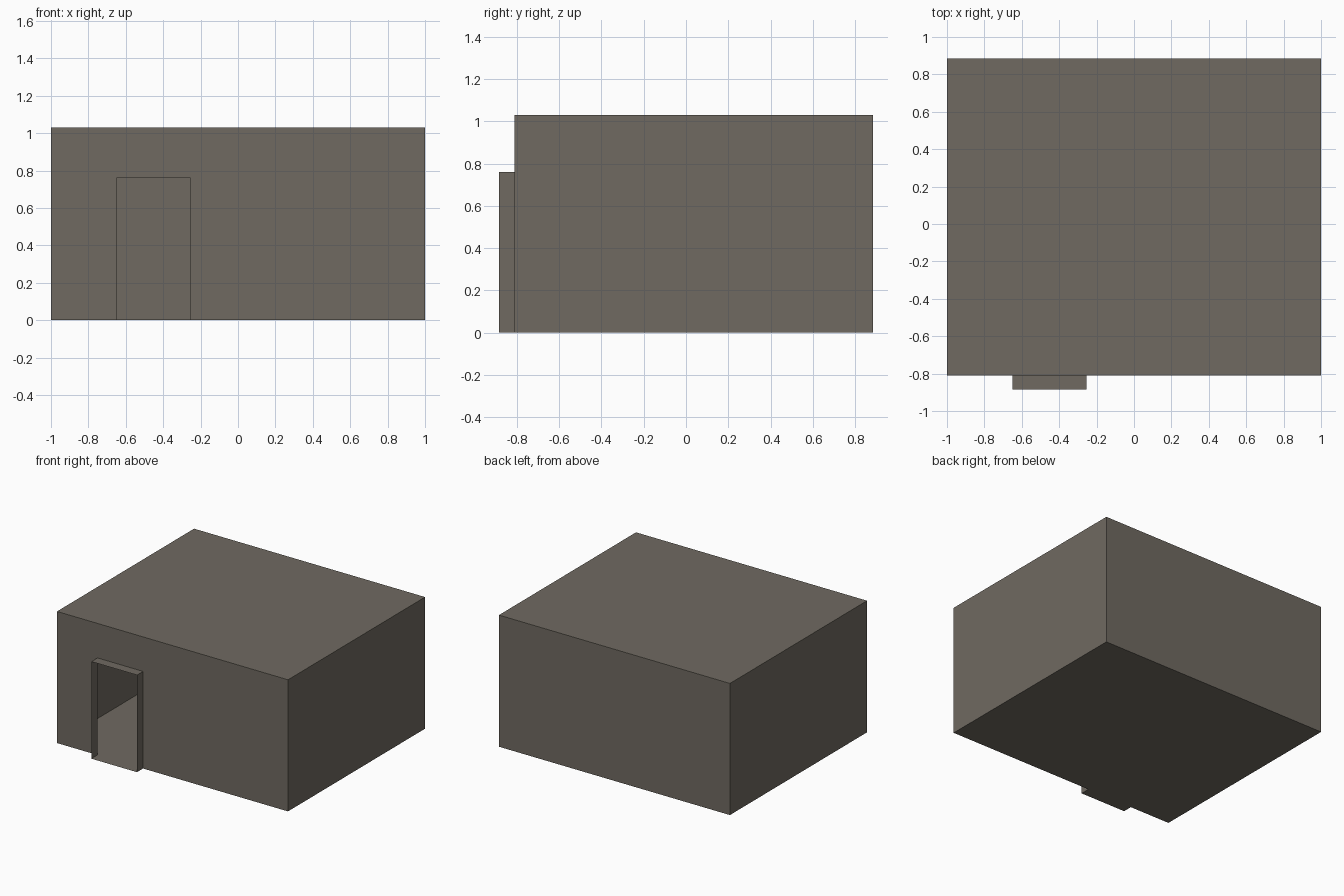
import bpy, bmesh, math
from mathutils import Vector

if "Cube" in bpy.data.objects:
    bpy.data.objects.remove(bpy.data.objects["Cube"])

# Overall sizes
X, FRONT, BACK, TOP = 1.0, -0.81, 0.885, 1.03
DOOR_L, DOOR_R, DOOR_TOP, PORCH = -0.65, -0.255, 0.76, 0.075

stone = bpy.data.materials.new("grey_brown_stone")
stone.diffuse_color = (0.162, 0.144, 0.120, 1)
stone.use_nodes = True
stone.node_tree.nodes["Principled BSDF"].inputs["Base Color"].default_value = stone.diffuse_color

# Hollow box shell
bm = bmesh.new()
bmesh.ops.create_cube(bm, size=1)
for v in bm.verts:
    v.co = Vector((v.co.x * 2 * X,
                   FRONT if v.co.y < 0 else BACK,
                   0 if v.co.z < 0 else TOP))

# Cut lines around the doorway
for co, no in (((DOOR_L, 0, 0), (1, 0, 0)),
               ((DOOR_R, 0, 0), (1, 0, 0)),
               ((0, 0, DOOR_TOP), (0, 0, 1))):
    bmesh.ops.bisect_plane(bm, geom=bm.verts[:] + bm.edges[:] + bm.faces[:],
                           plane_co=co, plane_no=no)
bm.normal_update()


def doorway_faces():
    """Front-facing faces inside the doorway outline."""
    found = []
    for f in bm.faces:
        c = f.calc_center_median()
        if abs(f.normal.y) > 0.9 and c.y < 0 and DOOR_L < c.x < DOOR_R and c.z < DOOR_TOP:
            found.append(f)
    return found


# Pull the doorway forward and open it
ext = bmesh.ops.extrude_face_region(bm, geom=doorway_faces())
bmesh.ops.translate(bm, vec=(0, -PORCH, 0),
                    verts=[g for g in ext["geom"] if isinstance(g, bmesh.types.BMVert)])
bm.normal_update()
bmesh.ops.delete(bm, geom=doorway_faces(), context='FACES')

# Clean away leftover cut lines
bmesh.ops.dissolve_limit(bm, angle_limit=math.radians(1),
                         verts=bm.verts[:], edges=bm.edges[:])
bmesh.ops.recalc_face_normals(bm, faces=bm.faces[:])

mesh = bpy.data.meshes.new("building_shell")
bm.to_mesh(mesh)
bm.free()
mesh.materials.append(stone)
bpy.context.collection.objects.link(bpy.data.objects.new("building_shell", mesh))
